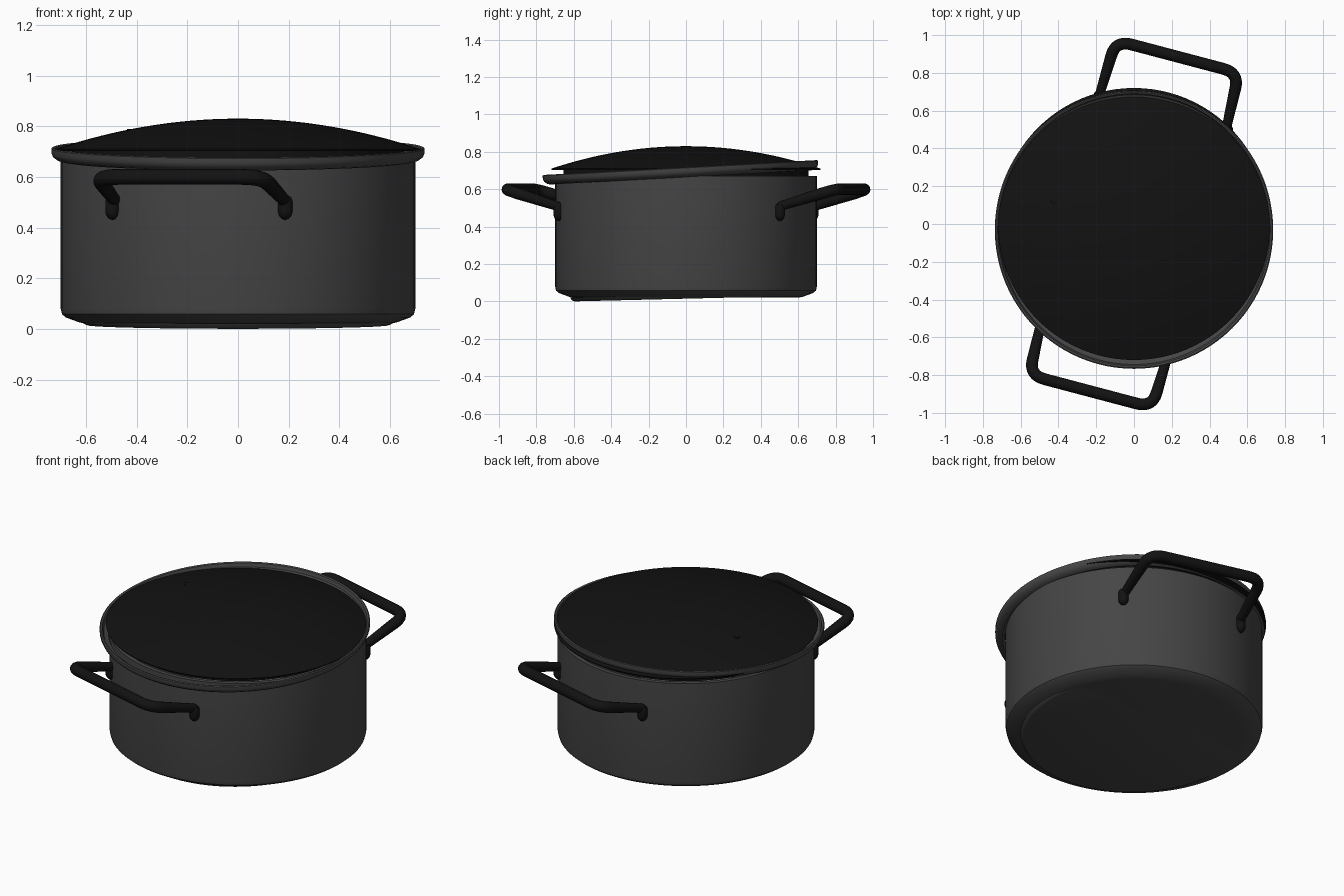
import bpy, math
from mathutils import Vector, Matrix

if "Cube" in bpy.data.objects:
    bpy.data.objects.remove(bpy.data.objects["Cube"])


def material(name, v):
    m = bpy.data.materials.new(name)
    m.diffuse_color = (v, v, v, 1)
    m.use_nodes = True
    m.node_tree.nodes["Principled BSDF"].inputs["Base Color"].default_value = m.diffuse_color
    return m


GREY = material("dark_grey", 0.06)
BLACK = material("black", 0.006)


def mesh_object(name, verts, faces, mat):
    me = bpy.data.meshes.new(name)
    me.from_pydata(verts, [], faces)
    me.materials.append(mat)
    ob = bpy.data.objects.new(name, me)
    bpy.context.collection.objects.link(ob)
    bpy.ops.object.select_all(action='DESELECT')
    ob.select_set(True)
    bpy.context.view_layer.objects.active = ob
    bpy.ops.object.mode_set(mode='EDIT')
    bpy.ops.mesh.select_all(action='SELECT')
    bpy.ops.mesh.remove_doubles(threshold=0.0001)
    bpy.ops.mesh.normals_make_consistent(inside=False)
    bpy.ops.object.mode_set(mode='OBJECT')
    bpy.ops.object.shade_smooth_by_angle(angle=math.radians(35))
    return ob


def lathe(name, profile, mat, n=96, closed=False):
    """Revolve (radius, z) points around z."""
    verts = [(r * math.cos(2 * math.pi * i / n), r * math.sin(2 * math.pi * i / n), z)
             for r, z in profile for i in range(n)]
    k = len(profile)
    faces = []
    for j in range(k if closed else k - 1):
        a, b = j * n, ((j + 1) % k) * n
        faces += [(a + i, a + (i + 1) % n, b + (i + 1) % n, b + i) for i in range(n)]
    return mesh_object(name, verts, faces, mat)


def fillet(points, size, steps=8):
    """Round the inner corners of a path; points are (position, radius)."""
    out = [points[0]]
    for (a, _), (p, r), (b, _) in zip(points, points[1:], points[2:]):
        s = p + (a - p).normalized() * size
        e = p + (b - p).normalized() * size
        for i in range(steps + 1):
            t = i / steps
            out.append((s * (1 - t) ** 2 + p * 2 * t * (1 - t) + e * t * t, r))
    return out + [points[-1]]


def tube(name, path, mat, n=16):
    verts, faces = [], []
    for i, (p, r) in enumerate(path):
        d = (path[min(i + 1, len(path) - 1)][0] - path[max(i - 1, 0)][0]).normalized()
        side = d.cross(Vector((0, 0, 1))).normalized()
        up = side.cross(d)
        verts += [p + (side * math.cos(2 * math.pi * k / n) + up * math.sin(2 * math.pi * k / n)) * r
                  for k in range(n)]
    for j in range(len(path) - 1):
        a, b = j * n, j * n + n
        faces += [(a + k, a + (k + 1) % n, b + (k + 1) % n, b + k) for k in range(n)]
    faces += [tuple(range(n)), tuple(range(len(verts) - n, len(verts)))]
    return mesh_object(name, verts, faces, mat)


# Hollow pot wall with chamfered foot
lathe("pot_body", [(0, 0.02), (0.60, 0.02), (0.625, 0.025), (0.68, 0.045), (0.695, 0.058),
                   (0.70, 0.08), (0.70, 0.67), (0.675, 0.67), (0.675, 0.09), (0.65, 0.06),
                   (0, 0.055)], GREY)

# Slightly tilted base plate
base = lathe("base_plate", [(0, -0.003), (0.595, -0.003), (0.61, 0.003), (0.62, 0.018), (0, 0.018)], GREY)
base.rotation_euler.x = math.radians(1.4)
base.location.z = 0.0178

# Flared rim, tilted up towards the back
rim = lathe("rim", [(0.698, -0.037), (0.714, -0.033), (0.731, -0.02), (0.737, -0.006), (0.737, 0.012),
                    (0.731, 0.016), (0.722, 0.012), (0.715, -0.008), (0.69, -0.018), (0.685, -0.03)],
            GREY, closed=True)
rim.rotation_euler.x = math.radians(3.1)
rim.location = (0, -0.03, 0.70)

# Domed lid with inner flange
R = 0.72
dome = [(R * i / 16, 0.71 + 0.12 * (1 - (i / 16) ** 2)) for i in range(17)]
lathe("lid", dome + [(0.718, 0.704), (0.655, 0.702), (0.655, 0.665), (0.635, 0.665), (0.635, 0.70),
                     (0, 0.79)], BLACK)

# Small steam vent
vent = lathe("steam_vent", [(0, 0.004), (0.012, 0.004), (0.018, 0.002), (0.019, -0.01)], BLACK, 24)
vent.location = (-0.42, 0.12, 0.786)

# Two opposite loop handles with rounded feet
feet = [Vector((-0.485, -0.49, 0.505)), Vector((0.185, -0.675, 0.505))]
bar = [(feet[0], 0.024), (Vector((-0.555, -0.80, 0.60)), 0.031),
       (Vector((0.096, -0.972, 0.60)), 0.031), (feet[1], 0.024)]
for label, angle in (("front", 0), ("back", math.pi)):
    turn = Matrix.Rotation(angle, 4, 'Z')
    tube(label + "_handle", fillet([(turn @ p, r) for p, r in bar], 0.085), BLACK)
    for k, f in enumerate(feet):
        foot = lathe(f"{label}_handle_foot_{k + 1}",
                     [(0, -0.075), (0.014, -0.07), (0.024, -0.058), (0.028, -0.045), (0.028, 0.0),
                      (0.022, 0.015), (0, 0.02)], BLACK, 20)
        out = Vector((f.x, f.y, 0)).normalized() * 0.705
        foot.location = turn @ Vector((out.x, out.y, f.z))
